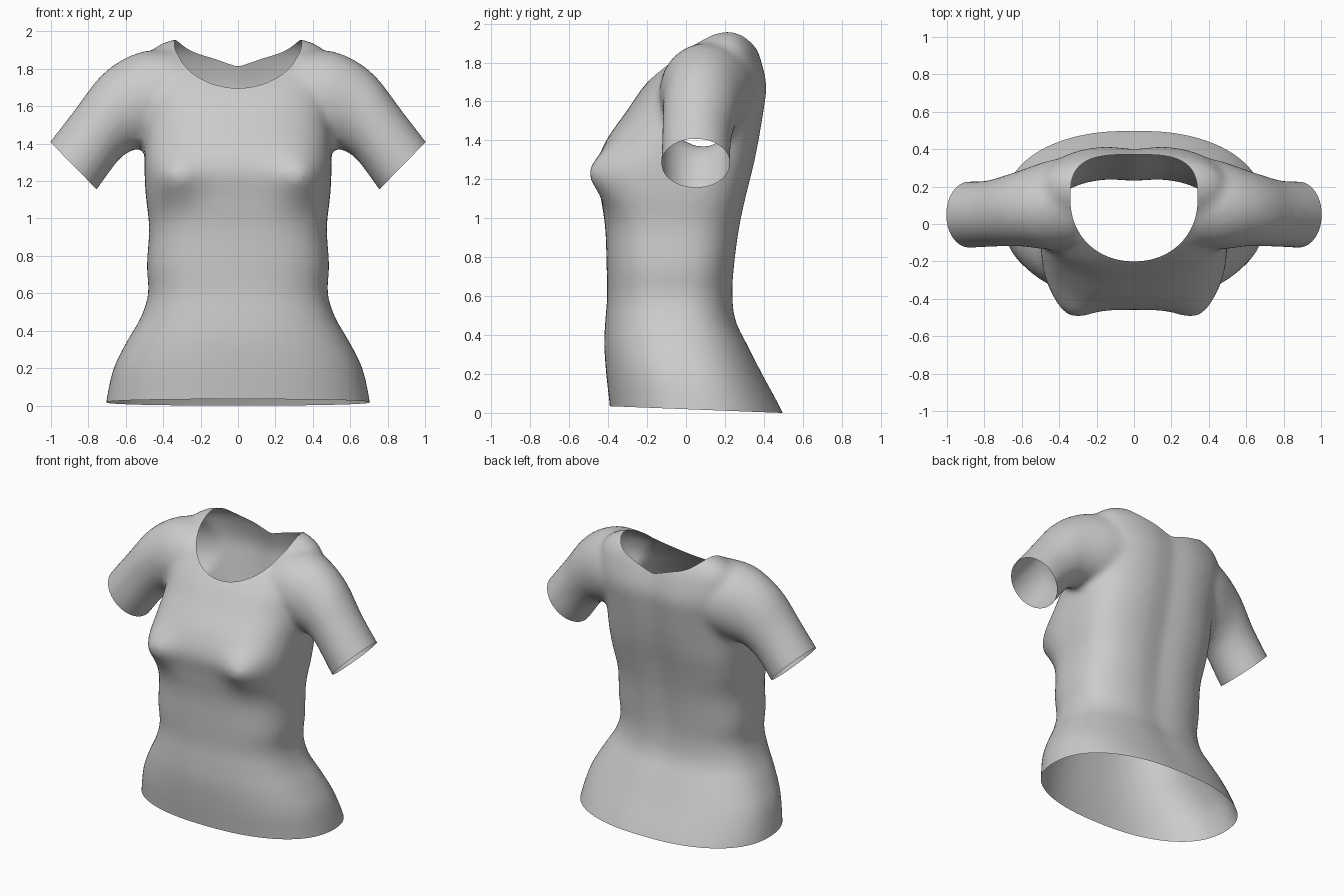
import bpy, bmesh, math
from mathutils import Vector

if "Cube" in bpy.data.objects:
    bpy.data.objects.remove(bpy.data.objects["Cube"])

cloth = bpy.data.materials.new("grey cloth")
cloth.diffuse_color = (0.6, 0.6, 0.6, 1)
cloth.use_nodes = True
cloth.node_tree.nodes["Principled BSDF"].inputs["Base Color"].default_value = cloth.diffuse_color


def outline(w, front, back, c, p, n):
    """Rounded-box outline with separate front and back depth."""
    pts = []
    for i in range(n):
        a = 2 * math.pi * i / n
        co, si = math.cos(a), math.sin(a)
        x = math.copysign(abs(co) ** (2 / p), co) * w
        d = back - c if si > 0 else c - front
        pts.append((x, c + math.copysign(abs(si) ** (2 / p), si) * d))
    return pts


def spline(keys, steps):
    """Smooth interpolation through a list of key tuples."""
    out = []
    for i in range(len(keys) - 1):
        a, b = keys[max(i - 1, 0)], keys[i]
        c, d = keys[i + 1], keys[min(i + 2, len(keys) - 1)]
        for s in range(steps):
            t = s / steps
            out.append(tuple(0.5 * (2 * q + (r - p) * t + (2 * p - 5 * q + 4 * r - u) * t * t
                             + (3 * q - p - 3 * r + u) * t ** 3) for p, q, r, u in zip(a, b, c, d)))
    return out + [keys[-1]]


def loft(bm, rings):
    """Closed solid through a stack of rings."""
    rows = [[bm.verts.new(p) for p in r] for r in rings]
    n = len(rows[0])
    for a, b in zip(rows, rows[1:]):
        for i in range(n):
            bm.faces.new((a[i], a[(i + 1) % n], b[(i + 1) % n], b[i]))
    bm.faces.new(rows[0][::-1])
    bm.faces.new(rows[-1])


def make(name, bm):
    bmesh.ops.recalc_face_normals(bm, faces=bm.faces)
    me = bpy.data.meshes.new(name)
    bm.to_mesh(me)
    bm.free()
    ob = bpy.data.objects.new(name, me)
    bpy.context.collection.objects.link(ob)
    return ob


# Torso keys: z, half width, front y, back y, widest y, squareness
TORSO = [
    (-0.12, 0.72, -0.38, 0.55, 0.05, 2.3), (0.02, 0.705, -0.39, 0.49, 0.05, 2.3),
    (0.20, 0.665, -0.41, 0.395, 0.02, 2.35), (0.35, 0.59, -0.42, 0.32, -0.02, 2.4),
    (0.47, 0.52, -0.415, 0.262, -0.05, 2.5), (0.60, 0.48, -0.405, 0.245, -0.06, 2.6),
    (0.75, 0.487, -0.408, 0.253, -0.06, 2.7), (0.95, 0.475, -0.415, 0.28, -0.05, 2.8),
    (1.12, 0.493, -0.44, 0.315, -0.04, 3.0), (1.26, 0.50, -0.46, 0.35, -0.02, 3.0),
    (1.40, 0.50, -0.41, 0.38, 0.02, 2.8), (1.55, 0.50, -0.305, 0.405, 0.08, 2.7),
    (1.68, 0.51, -0.215, 0.42, 0.12, 2.7), (1.80, 0.51, -0.10, 0.395, 0.16, 2.6),
    (1.89, 0.47, 0.01, 0.36, 0.19, 2.5), (1.95, 0.37, 0.10, 0.31, 0.21, 2.3),
    (1.975, 0.20, 0.15, 0.26, 0.21, 2.0)]


def shape(x, y, z):
    """Bust fullness in front, shallow spine groove behind."""
    if y < 0:
        sz = 0.13 if z < 1.23 else 0.12
        y -= 0.085 * math.exp(-((abs(x) - 0.35) / 0.13) ** 2 - ((z - 1.23) / sz) ** 2) * min(1, -y / 0.2)
    elif y > 0.1:
        y -= 0.02 * math.exp(-(x / 0.1) ** 2) * min(1, max(0, z + 0.1))
    return x, y, z


bm = bmesh.new()
loft(bm, [[shape(x, y, k[0]) for x, y in outline(*k[1:], 72)] for k in spline(TORSO, 4)])

# Sleeve keys: upper seam x, z, lower seam x, z, middle y, half depth
SLEEVE = [(0.34, 1.90, 0.28, 1.42, 0.12, 0.25), (0.50, 1.895, 0.44, 1.39, 0.10, 0.235),
          (0.635, 1.84, 0.56, 1.365, 0.085, 0.205), (0.75, 1.745, 0.625, 1.325, 0.07, 0.19),
          (0.87, 1.585, 0.69, 1.245, 0.055, 0.178), (1.005, 1.41, 0.755, 1.155, 0.05, 0.178),
          (1.10, 1.29, 0.83, 1.07, 0.05, 0.178)]
for side in (1, -1):
    rings = []
    for ux, uz, lx, lz, y, d in spline(SLEEVE, 4):
        ring = []
        for i in range(40):
            a = 2 * math.pi * i / 40
            t = 0.5 + 0.5 * math.cos(a)
            ring.append((side * (lx + (ux - lx) * t), y + d * math.sin(a), lz + (uz - lz) * t))
        rings.append(ring)
    loft(bm, rings)
shirt = make("shirt", bm)

# Neck cutter: round in front, squarer behind
NECK_C, NECK_W, NECK_F, NECK_B = 0.13, 0.34, -0.20, 0.372
front = outline(NECK_W, NECK_F, NECK_B, NECK_C, 2.1, 96)
back = outline(NECK_W, NECK_F, NECK_B, NECK_C, 3.2, 96)
neck = [b if b[1] > NECK_C else f for f, b in zip(front, back)]
bm = bmesh.new()
loft(bm, [[(x, y, z) for x, y in neck] for z in (1.55, 2.2)])
cutter = make("neck_cutter", bm)
cutter.hide_render = True

# Blend torso and sleeves into one skin, then cut the neck
m = shirt.modifiers.new("blend", 'REMESH')
m.mode, m.voxel_size = 'VOXEL', 0.022
m = shirt.modifiers.new("soften", 'SMOOTH')
m.factor, m.iterations = 0.5, 8
m = shirt.modifiers.new("neck", 'BOOLEAN')
m.operation, m.solver, m.object = 'DIFFERENCE', 'EXACT', cutter
dg = bpy.context.evaluated_depsgraph_get()
skin = bpy.data.meshes.new_from_object(shirt.evaluated_get(dg))
shirt.modifiers.clear()
bpy.data.objects.remove(cutter)

bm = bmesh.new()
bm.from_mesh(skin)


def in_neck(c):
    d, p = (NECK_B - NECK_C, 3.2) if c.y > NECK_C else (NECK_C - NECK_F, 2.1)
    return c.z > 1.5 and (abs(c.x) / NECK_W) ** p + (abs(c.y - NECK_C) / d) ** p < 1.001


# Open the neck, hem and cuffs so only the cloth remains
bmesh.ops.delete(bm, geom=[f for f in bm.faces if in_neck(f.calc_center_median())], context='FACES')


def trim(point, normal, test):
    faces = [f for f in bm.faces if test(f.calc_center_median())]
    geom = set(faces)
    for f in faces:
        geom.update(f.verts)
        geom.update(f.edges)
    bmesh.ops.bisect_plane(bm, geom=list(geom), plane_co=point, plane_no=normal, clear_outer=True)


trim(Vector((0, 0.49, 0.0)), Vector((0, -0.035, -0.9)), lambda c: c.z < 0.3)
for s in (1, -1):
    trim(Vector((s * 0.88, 0, 1.2825)), Vector((s * 0.255, 0, -0.25)),
         lambda c: c.x * s > 0.6 and c.z > 0.9)

bm.to_mesh(skin)
bm.free()
shirt.data = skin
skin.materials.clear()
skin.materials.append(cloth)
for f in skin.polygons:
    f.use_smooth = True
    f.material_index = 0
